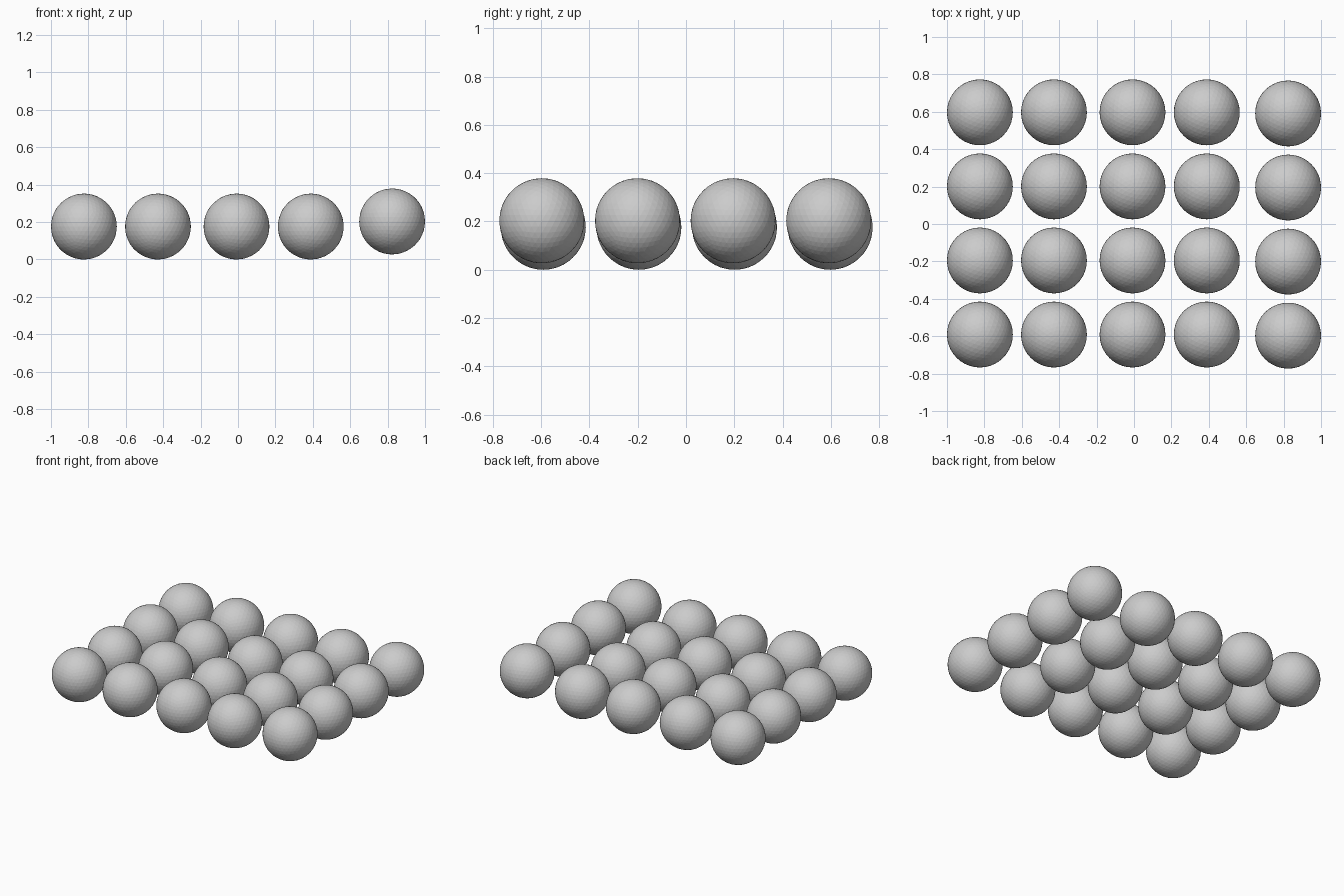
import bpy

# Remove the default cube
cube = bpy.data.objects.get("Cube")
if cube:
    bpy.data.objects.remove(cube, do_unlink=True)

# Plain light grey for every ball
grey = bpy.data.materials.new("light_grey")
grey.use_nodes = True
colour = (0.6, 0.6, 0.6, 1)
grey.diffuse_color = colour
grey.node_tree.nodes["Principled BSDF"].inputs["Base Color"].default_value = colour

RADIUS = 0.176
ROW_STEP = 0.396

# One faceted ball mesh, shared by the whole grid
bpy.ops.mesh.primitive_ico_sphere_add(subdivisions=4, radius=RADIUS)
first = bpy.context.object
ball = first.data
ball.name = "ball"
ball.materials.append(grey)
bpy.data.objects.remove(first, do_unlink=True)

# Columns as x, row shift and height; the last one sits slightly raised
columns = [(x, 0.003, RADIUS) for x in (-0.824, -0.428, -0.008, 0.389)]
columns.append((0.824, -0.003, 0.203))

# Grid of balls, four rows in each column
for c, (x, shift, z) in enumerate(columns):
    for r in range(4):
        obj = bpy.data.objects.new(f"ball_column{c + 1}_row{r + 1}", ball)
        obj.location = (x, (r - 1.5) * ROW_STEP + shift, z)
        bpy.context.collection.objects.link(obj)
